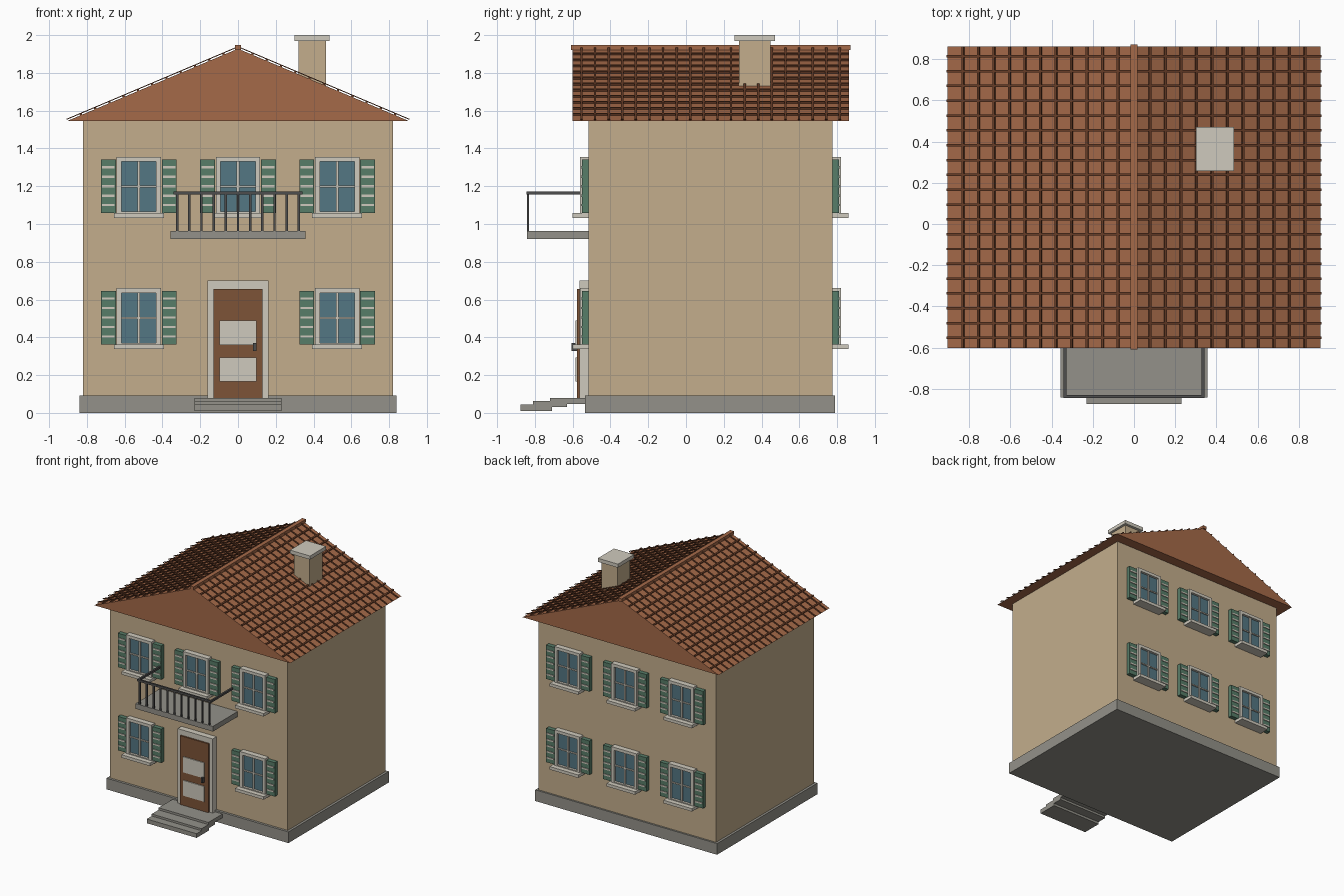
import bpy, math
from mathutils import Matrix, Vector

if "Cube" in bpy.data.objects:
    bpy.data.objects.remove(bpy.data.objects["Cube"])


def mat(name, r, g, b):
    m = bpy.data.materials.new(name)
    m.diffuse_color = tuple((c / 255) ** 2.2 for c in (r, g, b)) + (1,)
    m.use_nodes = True
    m.node_tree.nodes["Principled BSDF"].inputs["Base Color"].default_value = m.diffuse_color
    return m


STUCCO = mat("stucco", 194, 172, 139)
STONE = mat("stone", 146, 144, 136)
CREAM = mat("cream", 206, 201, 188)
TILE = mat("tile", 163, 105, 74)
TILE_DARK = mat("tile_dark", 105, 64, 44)
GREEN = mat("shutter_green", 88, 124, 104)
GLASS = mat("glass", 84, 118, 130)
WOOD = mat("door_wood", 124, 84, 58)
IRON = mat("iron", 78, 78, 78)


def mesh_obj(name, verts, faces, material):
    me = bpy.data.meshes.new(name)
    me.from_pydata(verts, [], faces)
    me.materials.append(material)
    ob = bpy.data.objects.new(name, me)
    bpy.context.collection.objects.link(ob)
    return ob


def boxes(name, material, items, matrix=Matrix()):
    """One object from boxes given as (x0, x1, y0, y1, z0, z1)."""
    verts, faces = [], []
    for x0, x1, y0, y1, z0, z1 in items:
        n = len(verts)
        verts += [matrix @ Vector((x, y, z)) for z in (z0, z1)
                  for x, y in ((x0, y0), (x1, y0), (x1, y1), (x0, y1))]
        faces += [[n + i for i in f] for f in
                  ((3, 2, 1, 0), (4, 5, 6, 7), (0, 1, 5, 4),
                   (1, 2, 6, 5), (2, 3, 7, 6), (3, 0, 4, 7))]
    return mesh_obj(name, verts, faces, material)


FRONT, BACK = -0.515, 0.775

# Body
boxes("plinth", STONE, [(-0.84, 0.84, -0.535, 0.79, 0, 0.093)])
boxes("walls", STUCCO, [(-0.82, 0.82, FRONT, BACK, 0.093, 1.546)])

# Roof prism
HALF, EAVE, RIDGE, R0, R1 = 0.905, 1.545, 1.928, -0.602, 0.863
mesh_obj("roof", [(x, y, z) for y in (R0, R1) for x, z in
                  ((-HALF, EAVE), (HALF, EAVE), (0, RIDGE))],
         [(0, 1, 2), (5, 4, 3), (1, 0, 3, 4), (2, 1, 4, 5), (0, 2, 5, 3)], TILE)
boxes("ridge_cap", TILE, [(-0.017, 0.017, -0.61, 0.872, 1.922, 1.948)])

# Tile courses and ribs on each slope (local x runs down the slope)
angle = math.atan2(RIDGE - EAVE, HALF)
length = math.hypot(HALF, RIDGE - EAVE)
step = length / 12
for side, turn in (("right", 0), ("left", math.pi)):
    m = (Matrix.Translation((0, 0.1305, RIDGE)) @ Matrix.Rotation(turn, 4, "Z")
         @ Matrix.Rotation(angle, 4, "Y"))
    w = (R1 - R0) / 2
    boxes("tile_courses_" + side, TILE_DARK,
          [(i * step - 0.006, i * step + 0.006, -w, w, -0.002, 0.010)
           for i in range(1, 12)], m)
    boxes("tile_ribs_" + side, TILE_DARK,
          [(0, length, y - 0.006, y + 0.006, 0.007, 0.012)
           for y in [-0.684 + 0.072 * i for i in range(20)]], m)

# Chimney
boxes("chimney", STUCCO, [(0.32, 0.465, 0.28, 0.448, 1.70, 1.97)])
boxes("chimney_cap", CREAM, [(0.30, 0.485, 0.258, 0.47, 1.97, 2.0)])


# Windows: local -y points away from the wall
def window(tag, m):
    boxes("window_frame_" + tag, CREAM,
          [(-0.117, -0.092, -0.045, 0.005, 0, 0.297),
           (0.092, 0.117, -0.045, 0.005, 0, 0.297),
           (-0.092, 0.092, -0.045, 0.005, 0.272, 0.297),
           (-0.092, 0.092, -0.045, 0.005, 0, 0.008)], m)
    boxes("window_glass_" + tag, GLASS,
          [(-0.092, 0.092, -0.025, 0.005, 0.008, 0.272)], m)
    boxes("window_bars_" + tag, CREAM,
          [(-0.007, 0.007, -0.036, -0.02, 0.008, 0.272),
           (-0.092, 0.092, -0.034, -0.02, 0.135, 0.145)], m)
    boxes("window_sill_" + tag, CREAM,
          [(-0.132, 0.132, -0.085, 0.005, -0.025, 0)], m)
    for name, s in (("left", -0.2), ("right", 0.122)):
        boxes(f"shutter_{name}_{tag}", GREEN,
              [(s, s + 0.078, -0.035, 0.005, 0, 0.283)], m)
        boxes(f"shutter_slats_{name}_{tag}", CREAM,
              [(s + 0.006, s + 0.072, -0.041, -0.03, z - 0.006, z + 0.006)
               for z in [0.042 + 0.05 * i for i in range(5)]], m)


for floor, z in (("lower", 0.363), ("upper", 1.058)):
    for i, x in enumerate((-0.525, 0, 0.525)):
        if floor == "upper" or x:
            window(f"front_{floor}_{i}", Matrix.Translation((x, FRONT, z)))
        window(f"back_{floor}_{i}", Matrix.Translation((x, BACK, z))
               @ Matrix.Rotation(math.pi, 4, "Z"))

# Door
boxes("door_frame", CREAM, [(-0.162, -0.13, -0.565, -0.51, 0.08, 0.70),
                            (0.13, 0.162, -0.565, -0.51, 0.08, 0.70),
                            (-0.13, 0.13, -0.565, -0.51, 0.655, 0.70)])
boxes("door", WOOD, [(-0.13, 0.13, -0.578, -0.51, 0.08, 0.655)])
boxes("door_panels", CREAM, [(-0.097, 0.097, -0.586, -0.57, 0.165, 0.293),
                             (-0.097, 0.097, -0.586, -0.57, 0.36, 0.49)])
boxes("door_handle", IRON, [(0.08, 0.097, -0.605, -0.57, 0.328, 0.37)])

# Steps
boxes("front_steps", STONE, [(-0.23, 0.23, -0.875, -0.71, 0.01, 0.045),
                             (-0.23, 0.23, -0.81, -0.63, 0.03, 0.062),
                             (-0.23, 0.23, -0.72, -0.53, 0.048, 0.08)])

# Balcony
boxes("balcony_slab", STONE, [(-0.358, 0.358, -0.843, FRONT, 0.92, 0.963)])
boxes("balcony_handrail", IRON,
      [(-0.342, 0.342, -0.845, -0.83, 1.155, 1.172),
       (-0.342, -0.327, -0.83, -0.555, 1.155, 1.172),
       (0.327, 0.342, -0.83, -0.555, 1.155, 1.172)])
boxes("balcony_balusters", IRON,
      [(x - 0.006, x + 0.006, -0.843, -0.831, 0.96, 1.157)
       for x in [-0.322 + 0.0644 * i for i in range(11)]])
